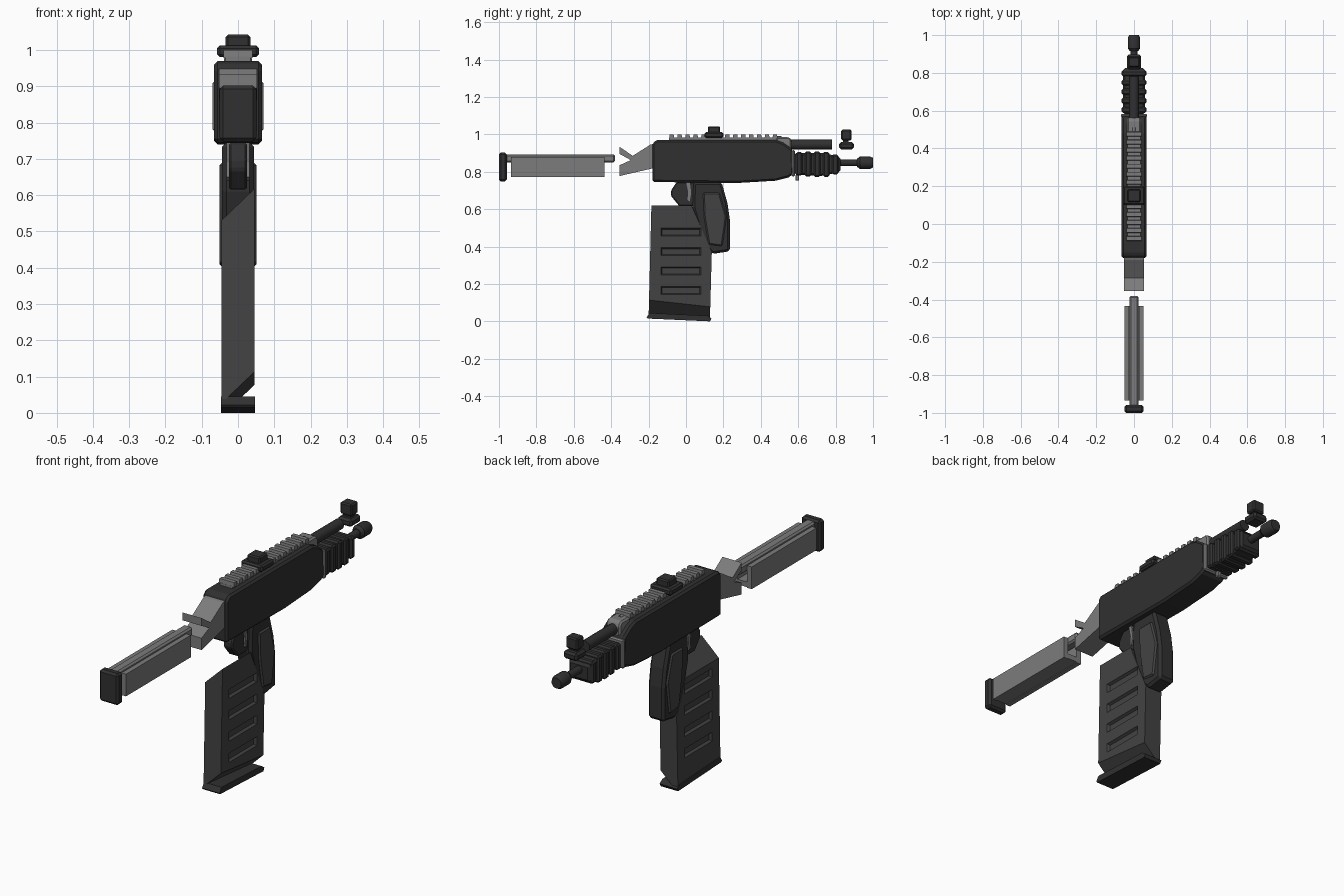
import bpy, bmesh, math
from mathutils import Vector

if "Cube" in bpy.data.objects:
    bpy.data.objects.remove(bpy.data.objects["Cube"])


def material(name, v):
    m = bpy.data.materials.new(name)
    m.diffuse_color = (v, v, v, 1)
    m.use_nodes = True
    m.node_tree.nodes["Principled BSDF"].inputs["Base Color"].default_value = m.diffuse_color
    return m


DARK = material("dark_metal", 0.03)
MID = material("mid_polymer", 0.055)
LIGHT = material("light_metal", 0.2)


def finish(name, bm, mat, bevel=0.0):
    bmesh.ops.recalc_face_normals(bm, faces=bm.faces)
    me = bpy.data.meshes.new(name)
    bm.to_mesh(me)
    bm.free()
    ob = bpy.data.objects.new(name, me)
    bpy.context.collection.objects.link(ob)
    me.materials.append(mat)
    if bevel:
        b = ob.modifiers.new("bevel", 'BEVEL')
        b.width, b.segments, b.limit_method = bevel, 1, 'ANGLE'
    return ob


def add_prism(bm, pts, x0, x1):
    """Extrude a side (y, z) profile across x."""
    f = bm.faces.new([bm.verts.new((x0, y, z)) for y, z in pts])
    r = bmesh.ops.extrude_face_region(bm, geom=[f])
    vs = [g for g in r['geom'] if isinstance(g, bmesh.types.BMVert)]
    bmesh.ops.translate(bm, vec=(x1 - x0, 0, 0), verts=vs)


def rect(y0, y1, z0, z1):
    return [(y0, z0), (y1, z0), (y1, z1), (y0, z1)]


def prism(name, pts, w, mat, bevel=0.0):
    bm = bmesh.new()
    add_prism(bm, pts, -w, w)
    return finish(name, bm, mat, bevel)


def box(name, y0, y1, z0, z1, w, mat, bevel=0.0):
    return prism(name, rect(y0, y1, z0, z1), w, mat, bevel)


def lathe(name, rings, z, mat, n=16):
    """Round part along y from (y, radius) rings."""
    bm = bmesh.new()
    loops = [[bm.verts.new((r * math.cos(2 * math.pi * i / n), y,
                            z + r * math.sin(2 * math.pi * i / n))) for i in range(n)]
             for y, r in rings]
    for a, b in zip(loops, loops[1:]):
        for i in range(n):
            bm.faces.new((a[i], a[(i + 1) % n], b[(i + 1) % n], b[i]))
    bm.faces.new(loops[0])
    bm.faces.new(loops[-1])
    ob = finish(name, bm, mat)
    bpy.ops.object.select_all(action='DESELECT')
    ob.select_set(True)
    bpy.context.view_layer.objects.active = ob
    bpy.ops.object.shade_smooth_by_angle(angle=math.radians(35))
    return ob


# Receiver
prism("receiver", [(-0.18, 0.745), (0.28, 0.74), (0.48, 0.752), (0.55, 0.77), (0.575, 0.79),
                   (0.57, 0.92), (0.52, 0.955), (0.48, 0.97), (-0.16, 0.97), (-0.18, 0.95)],
      0.066, DARK, 0.01)
box("front_collar", 0.565, 0.583, 0.775, 0.915, 0.07, LIGHT, 0.006)
box("collar_latch", 0.585, 0.605, 0.752, 0.785, 0.012, LIGHT, 0.004)

# Top rail with teeth
bm = bmesh.new()
add_prism(bm, rect(-0.09, 0.49, 0.965, 0.982), -0.034, 0.034)
for i in range(14):
    y = -0.09 + i * 0.0425
    add_prism(bm, [(y, 0.978), (y + 0.027, 0.978), (y + 0.024, 1.0), (y + 0.003, 1.0)], -0.04, 0.04)
finish("top_rail", bm, LIGHT)

# Rear sight
box("rear_sight_base", 0.10, 0.20, 0.98, 1.012, 0.058, DARK, 0.008)
box("rear_sight_block", 0.117, 0.183, 1.005, 1.042, 0.034, DARK, 0.006)

# Gas system above the handguard
prism("gas_block", [(0.48, 0.94), (0.565, 0.915), (0.565, 0.97), (0.55, 0.985), (0.48, 0.985)],
      0.038, LIGHT, 0.008)
lathe("gas_block_pin", [(0.49, 0.01), (0.51, 0.01)], 0.98, LIGHT).rotation_euler = (0, 0, 0)
lathe("gas_tube", [(0.55, 0.026), (0.78, 0.026)], 0.945, DARK)

# Front sight
box("front_sight_base", 0.818, 0.898, 0.92, 0.958, 0.038, DARK, 0.01)
box("front_sight_stem", 0.84, 0.87, 0.95, 0.985, 0.02, DARK)
box("front_sight_post", 0.83, 0.884, 0.968, 1.025, 0.031, DARK, 0.006)

# Handguard with raised ribs
prism("handguard", [(0.58, 0.785), (0.72, 0.777), (0.825, 0.797), (0.825, 0.88), (0.73, 0.9),
                    (0.58, 0.9)], 0.057, DARK, 0.01)
bm = bmesh.new()
for i, (zb, zt) in enumerate([(0.779, 0.905), (0.774, 0.908), (0.771, 0.908),
                              (0.773, 0.905), (0.786, 0.893)]):
    y = 0.588 + i * 0.048
    add_prism(bm, rect(y, y + 0.034, zb, zt), -0.065, 0.065)
finish("handguard_ribs", bm, DARK, 0.008)

# Barrel and muzzle
lathe("barrel", [(0.8, 0.018), (0.93, 0.018)], 0.848, DARK)
lathe("muzzle", [(0.915, 0.022), (0.93, 0.033), (0.985, 0.033), (1.0, 0.026)], 0.848, DARK)

# Stock hinge with forked end
prism("stock_hinge", [(-0.17, 0.95), (-0.19, 0.945), (-0.285, 0.885), (-0.355, 0.933),
                      (-0.355, 0.895), (-0.295, 0.862), (-0.355, 0.835), (-0.355, 0.777),
                      (-0.17, 0.82)], 0.052, LIGHT)

# Stock channel, rod and butt pad
bm = bmesh.new()
for s in (-1, 1):
    add_prism(bm, rect(-0.935, -0.435, 0.772, 0.88), s * 0.026, s * 0.05)
add_prism(bm, rect(-0.935, -0.435, 0.775, 0.8), -0.03, 0.03)
finish("stock_channel", bm, LIGHT)
box("stock_rod", -0.97, -0.38, 0.85, 0.893, 0.024, LIGHT, 0.008)
box("butt_pad", -1.0, -0.958, 0.748, 0.902, 0.051, DARK, 0.01)

# Trigger housing and trigger
prism("trigger_housing", [(-0.05, 0.745), (-0.08, 0.70), (-0.08, 0.67), (-0.035, 0.615),
                          (0.04, 0.615), (0.06, 0.745)], 0.025, DARK, 0.006)
prism("trigger", [(0.0, 0.745), (0.02, 0.745), (0.028, 0.69), (0.02, 0.64), (0.008, 0.65),
                  (0.012, 0.69)], 0.032, LIGHT)

# Grip with side panels
prism("grip", [(0.04, 0.745), (0.19, 0.745), (0.222, 0.63), (0.235, 0.54), (0.235, 0.375),
               (0.14, 0.36), (0.09, 0.42), (0.035, 0.61)], 0.044, DARK, 0.012)
prism("grip_panel", [(0.09, 0.69), (0.18, 0.69), (0.218, 0.56), (0.195, 0.4), (0.12, 0.41),
                     (0.095, 0.56)], 0.051, MID, 0.008)

# Magazine: slanted at the top left and the bottom right
bm = bmesh.new()
add_prism(bm, [(-0.185, 0.62), (0.03, 0.62), (0.06, 0.55), (0.138, 0.37), (0.128, 0.015),
               (-0.2, 0.025)], -0.046, 0.046)
for co, no in (((0.046, 0, 0.092), (0.96, -0.11, -1)), ((-0.046, 0, 0.53), (-0.96, 0, 1))):
    r = bmesh.ops.bisect_plane(bm, geom=bm.verts[:] + bm.edges[:] + bm.faces[:], dist=1e-5,
                               plane_co=co, plane_no=Vector(no).normalized(), clear_outer=True)
    bmesh.ops.edgeloop_fill(bm, edges=[g for g in r['geom_cut']
                                       if isinstance(g, bmesh.types.BMEdge)])
mag = finish("magazine", bm, MID)

# Wedge-shaped slots pressed into both magazine sides
bm = bmesh.new()
for s in (-1, 1):
    for i in range(4):
        z = 0.165 + i * 0.104
        cut = bmesh.ops.create_cube(bm, size=1)['verts']
        for v in cut:
            inner = v.co.x * s < 0
            v.co = (s * (0.034 if inner else 0.06), -0.028 + v.co.y * (0.2 if inner else 0.23),
                    z + v.co.z * (0.03 if inner else 0.06))
cutter = finish("slot_cutter", bm, MID)
cutter.hide_render = True
m = mag.modifiers.new("slots", 'BOOLEAN')
m.operation, m.object, m.solver = 'DIFFERENCE', cutter, 'EXACT'
bpy.context.view_layer.objects.active = mag
bpy.ops.object.modifier_apply(modifier="slots")
bpy.data.objects.remove(cutter)

# Magazine floor plate
prism("magazine_floor_plate", [(-0.21, 0.022), (-0.195, 0.045), (0.115, 0.03), (0.137, 0.015),
                               (0.128, 0.0), (-0.205, 0.015)], 0.047, DARK)
